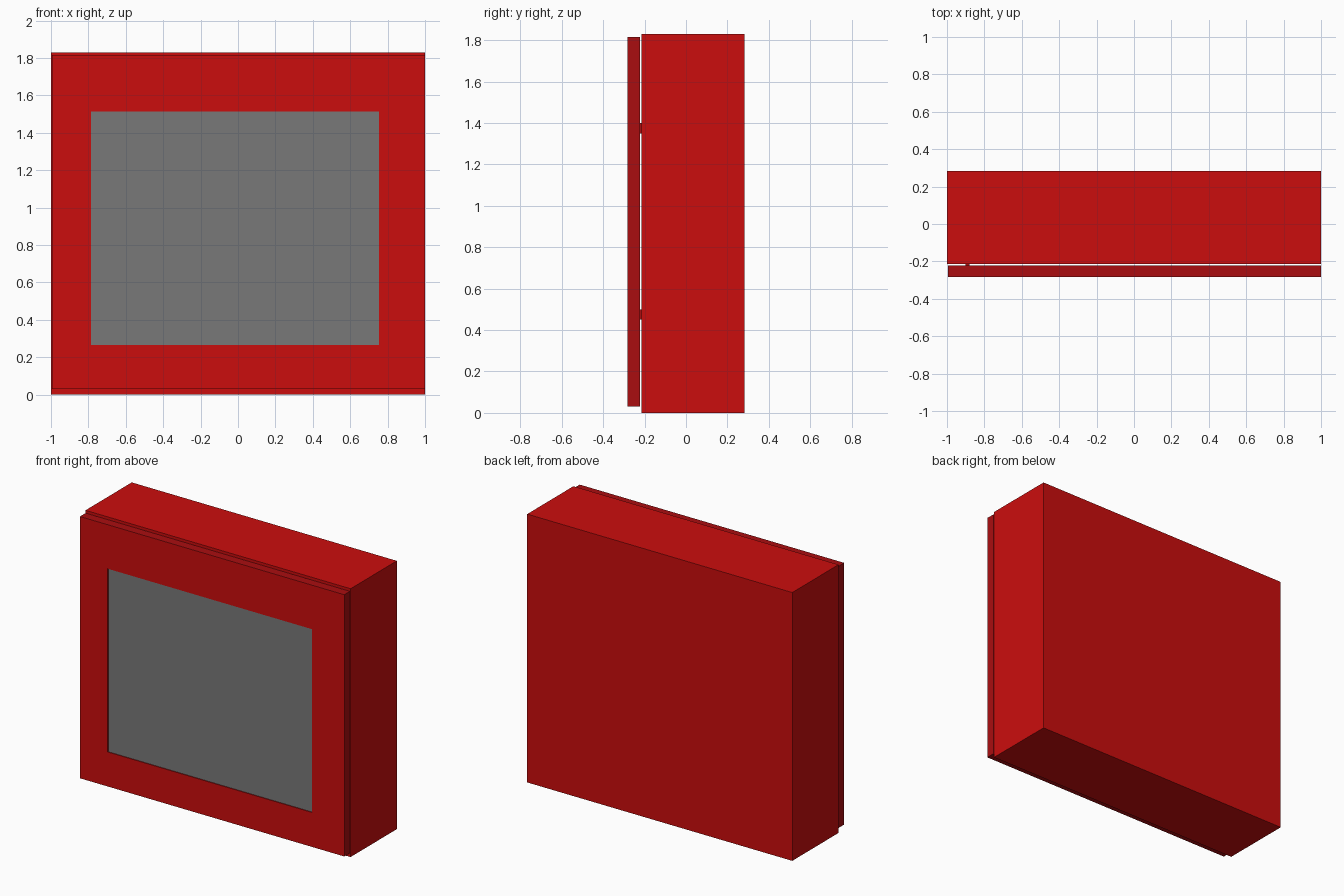
import bpy
import bmesh

if "Cube" in bpy.data.objects:
    bpy.data.objects.remove(bpy.data.objects["Cube"])


def material(name, rgb):
    m = bpy.data.materials.new(name)
    m.diffuse_color = (*rgb, 1)
    m.use_nodes = True
    m.node_tree.nodes["Principled BSDF"].inputs["Base Color"].default_value = m.diffuse_color
    return m


RED = material("cabinet red", (0.60, 0.004, 0.004))
DARK_RED = material("door edge red", (0.40, 0.004, 0.005))
GREY = material("window grey", (0.19, 0.19, 0.19))


def box(bm, x0, x1, y0, y1, z0, z1):
    verts = bmesh.ops.create_cube(bm, size=1)["verts"]
    for v in verts:
        v.co.x = x1 if v.co.x > 0 else x0
        v.co.y = y1 if v.co.y > 0 else y0
        v.co.z = z1 if v.co.z > 0 else z0


def finish(bm, name, mats):
    mesh = bpy.data.meshes.new(name)
    bm.to_mesh(mesh)
    bm.free()
    for m in mats:
        mesh.materials.append(m)
    obj = bpy.data.objects.new(name, mesh)
    bpy.context.collection.objects.link(obj)
    return obj


# Cabinet body
bm = bmesh.new()
box(bm, -1, 1, -0.215, 0.283, 0, 1.83)
finish(bm, "cabinet_body", [RED])

# Door slab: front cut along the window edges, window face slightly recessed
bm = bmesh.new()
box(bm, -0.995, 1, -0.283, -0.222, 0.03, 1.815)
front = min(bm.faces, key=lambda f: f.calc_center_median().y)
window = bmesh.ops.inset_individual(bm, faces=[front], thickness=0.2)
for v in front.verts:
    v.co.x = 0.755 if v.co.x > 0 else -0.785
    v.co.z = 1.515 if v.co.z > 0.9 else 0.265
bmesh.ops.inset_individual(bm, faces=[front], thickness=0.0, depth=-0.006)
bm.normal_update()
for f in bm.faces:
    facing_front = f.normal.y < -0.5
    f.material_index = 0 if facing_front else 1
front.material_index = 2
finish(bm, "door", [RED, DARK_RED, GREY])

# Thin hinge strips joining door and body, hidden inside the gap's depth
bm = bmesh.new()
for z in (0.45, 1.35):
    box(bm, -0.90, -0.88, -0.223, -0.214, z, z + 0.05)
finish(bm, "hinge_pins", [DARK_RED])
